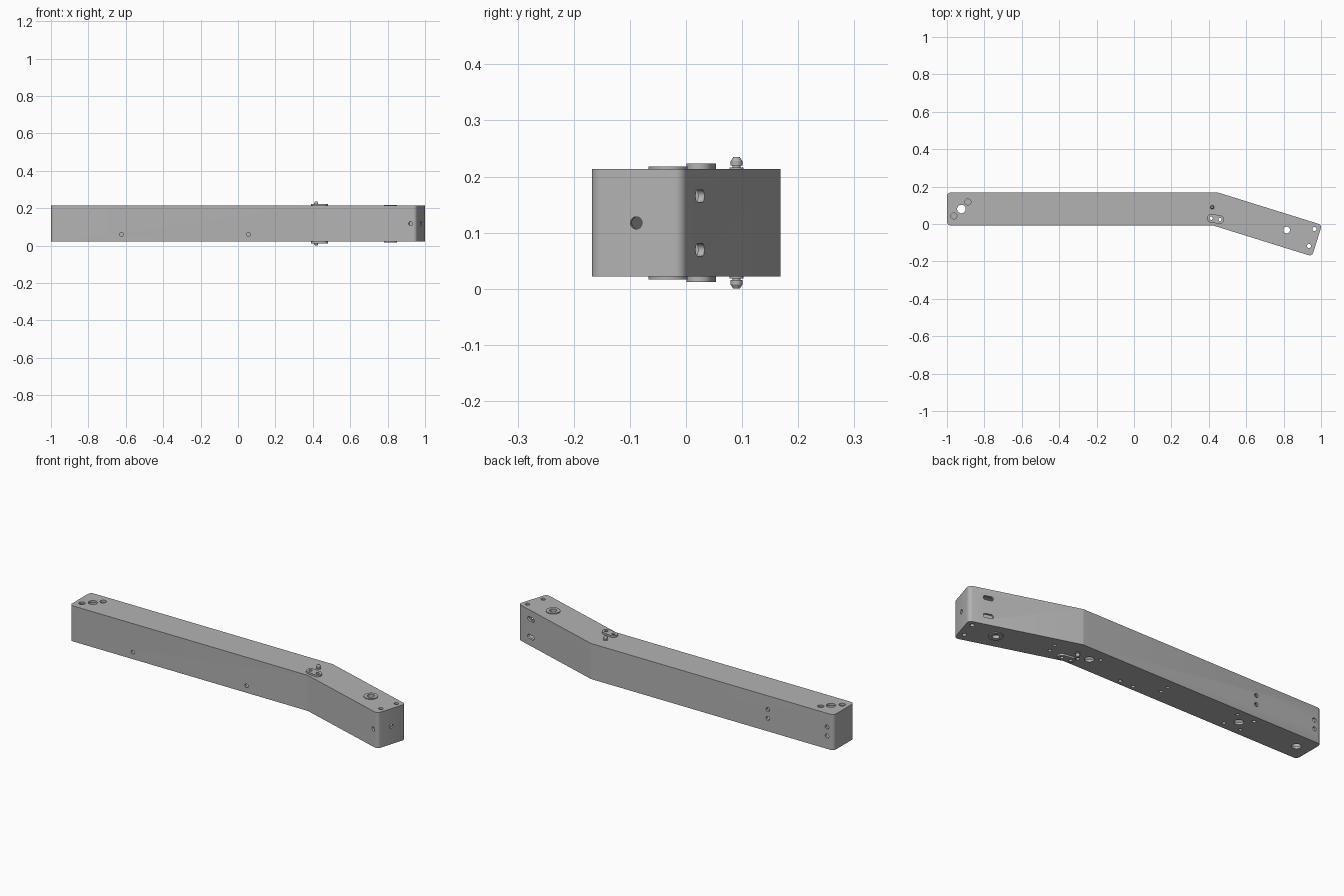
import bpy, bmesh, math
from mathutils import Vector, Matrix

cube = bpy.data.objects.get("Cube")
if cube:
    bpy.data.objects.remove(cube)

ANGLE = math.radians(17.3)
ALONG = Vector((math.cos(ANGLE), -math.sin(ANGLE), 0))
ACROSS = Vector((math.sin(ANGLE), math.cos(ANGLE), 0))
BEND = Vector((0.45, 0.168, 0))
WIDTH, LENGTH = 0.176, 0.581
LOW, HIGH, WALL = 0.0215, 0.2135, 0.012
MID = (LOW + HIGH) / 2

grey = bpy.data.materials.new("machined grey")
grey.use_nodes = True
colour = (0.45, 0.45, 0.45, 1)
grey.diffuse_color = colour
grey.node_tree.nodes["Principled BSDF"].inputs["Base Color"].default_value = colour


def make(name, bm, helper=False):
    bmesh.ops.recalc_face_normals(bm, faces=bm.faces)
    mesh = bpy.data.meshes.new(name)
    bm.to_mesh(mesh)
    bm.free()
    mesh.materials.append(grey)
    obj = bpy.data.objects.new(name, mesh)
    bpy.context.collection.objects.link(obj)
    obj.hide_render = helper
    return obj


def prism(bm, points, low, high, matrix=Matrix()):
    base = [bm.verts.new(matrix @ Vector((p[0], p[1], low))) for p in points]
    top = [bm.verts.new(matrix @ Vector((p[0], p[1], high))) for p in points]
    bm.faces.new(base[::-1])
    bm.faces.new(top)
    for i in range(len(base)):
        j = (i + 1) % len(base)
        bm.faces.new((base[i], base[j], top[j], top[i]))


def stadium(radius, length=0, n=24):
    # a circle, or a slot when length is above zero
    half = length / 2
    pts = []
    for i in range(n):
        a = math.tau * (i + 0.5) / n
        pts.append((radius * math.cos(a) + math.copysign(half, math.cos(a)), radius * math.sin(a)))
    return pts


def frame(place, normal):
    turn = Vector(normal).to_track_quat('Z', 'Y').to_matrix().to_4x4()
    return Matrix.Translation(place) @ turn


def beam(bm, inset, low, high):
    w = WIDTH - 2 * inset
    bend = BEND - Vector((inset * math.tan(ANGLE / 2), inset, 0))
    inner = bend - Vector((w * math.tan(ANGLE / 2), w, 0))
    tip = bend + ALONG * (LENGTH - inset)
    left = inset - 1
    prism(bm, [(left, inner.y), inner, tip - ACROSS * w, tip, bend, (left, bend.y)], low, high)
    ends = [e for e in bm.edges
            if abs(e.verts[0].co.z - e.verts[1].co.z) > 0.1
            and not 0 < e.verts[0].co.x < 0.6]
    bmesh.ops.bevel(bm, geom=ends, offset=0.02 - inset / 2, segments=5, affect='EDGES', profile=0.5)


def cut(obj, cutter):
    mod = obj.modifiers.new("cut", 'BOOLEAN')
    mod.operation, mod.solver, mod.object = 'DIFFERENCE', 'EXACT', cutter
    bpy.context.view_layer.update()
    graph = bpy.context.evaluated_depsgraph_get()
    mesh = bpy.data.meshes.new_from_object(obj.evaluated_get(graph))
    obj.modifiers.clear()
    obj.data = mesh


# Hollow bent beam
bm = bmesh.new()
beam(bm, 0, LOW, HIGH)
body = make("bent_beam", bm)
bm = bmesh.new()
beam(bm, WALL, LOW + WALL, HIGH - WALL)
cavity = make("cavity_cutter", bm, True)
cut(body, cavity)

# Hole cutters through one wall each
bm = bmesh.new()


def hole(place, normal, radius, length=0):
    prism(bm, stadium(radius, length), -0.018, 0.018, frame(place, normal))


def flat_hole(x, y, radius, sides):
    for z in sides:
        prism(bm, [(x + p, y + q) for p, q in stadium(radius)], z - 0.018, z + 0.018)


BOTH, UNDER, UPPER = (LOW, HIGH), (LOW,), (HIGH,)
SLOT = Vector((0.436, 0.027, 0))
HUB = Vector((0.816, -0.032, 0))
SLOT_DIR = Vector((math.cos(ANGLE / 2), -math.sin(ANGLE / 2), 0))

flat_hole(-0.923, 0.08, 0.023, BOTH)
flat_hole(-0.963, 0.043, 0.016, UPPER)
flat_hole(-0.888, 0.118, 0.016, UPPER)
flat_hole(HUB.x, HUB.y, 0.018, BOTH)
flat_hole(0.965, -0.027, 0.011, BOTH)
flat_hole(0.936, -0.118, 0.011, BOTH)
for s in (-1, 1):
    p = SLOT + SLOT_DIR * (0.024 * s)
    flat_hole(p.x, p.y, 0.009, BOTH)
    # underside mounting holes
    flat_hole(-0.11, 0.089 + 0.024 * s, 0.009, UNDER)
    flat_hole(0.06 + 0.04 * s, 0.018, 0.009, UNDER)
    flat_hole(0.543 + 0.007 * s, 0.052 + 0.025 * s, 0.009, UNDER)
    flat_hole(0.34 + 0.045 * s, 0.08 - 0.03 * s, 0.009, UNDER)
    for t in (-1, 1):
        flat_hole(-0.573 + 0.05 * s, 0.08 + 0.05 * t, 0.009, UNDER)
    # back wall holes and long slots near the tip
    for x in (-0.606, -0.96):
        hole((x, 0.168, 0.115 + 0.024 * s), (0, 1, 0), 0.011)
    slot_place = BEND + ALONG * 0.481 + Vector((0, 0, MID + 0.048 * s))
    hole(slot_place, ACROSS, 0.011, 0.03)
for x in (-0.573, 0.34):
    flat_hole(x, 0.08, 0.023, UNDER)
for x in (-0.623, 0.056):
    hole((x, BEND.y - WIDTH, 0.059), (0, -1, 0), 0.01)

# End wall hole and front wall hole near the tip
end = BEND + ALONG * LENGTH - ACROSS * (WIDTH / 2)
hole((end.x, end.y, MID), ALONG, 0.011)
port = BEND + ALONG * 0.55 - ACROSS * WIDTH
port.z = MID
hole(port, -ACROSS, 0.011)
holes = make("hole_cutter", bm, True)
cut(body, holes)

# Raised fittings on the upper and lower faces
parts = [body]
for side, face, sign in (("upper", HIGH, 1), ("lower", LOW, -1)):
    bm = bmesh.new()
    turn = Matrix.Translation(SLOT) @ Matrix.Rotation(-ANGLE / 2, 4, 'Z')
    prism(bm, stadium(0.023, 0.046), *sorted((face, face + sign * 0.0095)), turn)
    plate = make(side + "_slot_plate", bm)
    cut(plate, holes)

    bm = bmesh.new()
    prism(bm, stadium(0.035, n=32), *sorted((face, face + sign * 0.0045)), Matrix.Translation(HUB))
    washer = make(side + "_pivot_washer", bm)
    cut(washer, holes)

    # stud: thin collar, neck, wider chamfered head
    bm = bmesh.new()
    base = frame((0.418, 0.09, face), (0, 0, sign))
    prism(bm, stadium(0.013), 0, 0.003, base)
    prism(bm, stadium(0.007), 0.003, 0.009, base)
    prism(bm, stadium(0.0105), 0.006, 0.014, base)
    head = base @ Matrix.Translation((0, 0, 0.0175))
    bmesh.ops.create_cone(bm, cap_ends=True, segments=24, radius1=0.0105, radius2=0.006,
                          depth=0.007, matrix=head)
    stud = make(side + "_stud", bm)
    parts += [plate, washer, stud]

for helper in (cavity, holes):
    bpy.data.objects.remove(helper)

# Smooth the rounded walls and keep the corners crisp
bpy.ops.object.select_all(action='DESELECT')
for obj in parts:
    obj.select_set(True)
bpy.context.view_layer.objects.active = body
bpy.ops.object.shade_smooth_by_angle(angle=math.radians(30))
for obj in parts:
    obj.data.polygons.foreach_set("material_index", [0] * len(obj.data.polygons))
body.data.edges.foreach_set  # beam bend stays crisp through its own edge
for edge in body.data.edges:
    a, b = (body.data.vertices[i].co for i in edge.vertices)
    if abs(a.z - b.z) > 0.15 and 0.3 < a.x < 0.6:
        edge.use_edge_sharp = True
